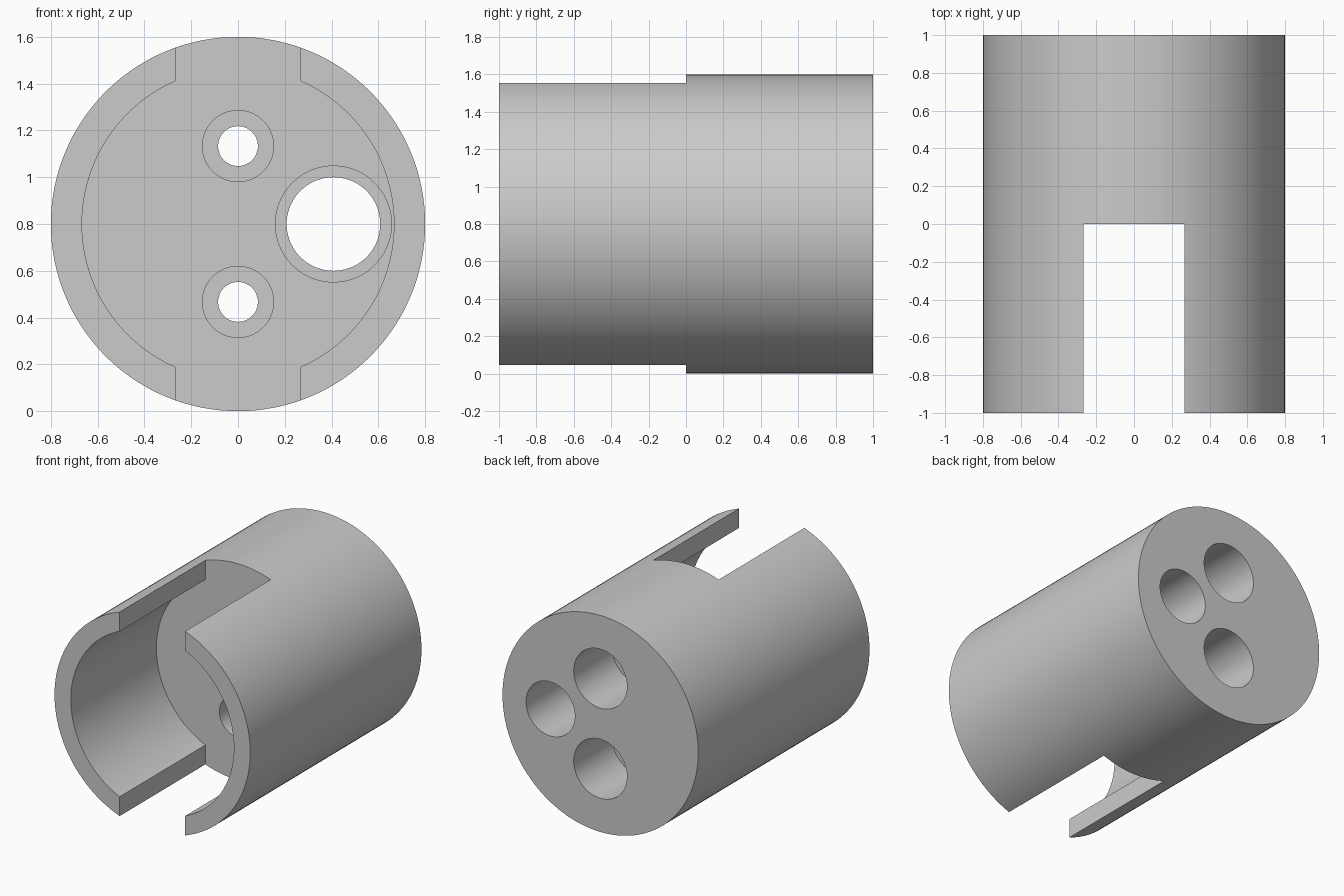
import bpy
import math

cube = bpy.data.objects.get("Cube")
if cube:
    bpy.data.objects.remove(cube, do_unlink=True)

MID = 0.8  # height of the cylinder axis

grey = bpy.data.materials.new("plain grey")
grey.use_nodes = True
colour = (0.6, 0.6, 0.6, 1)
grey.diffuse_color = colour
grey.node_tree.nodes["Principled BSDF"].inputs["Base Color"].default_value = colour


def rod(name, radius, y0, y1, x=0, z=MID, sides=96):
    """Cylinder lying along y from y0 to y1."""
    bpy.ops.mesh.primitive_cylinder_add(
        vertices=sides, radius=radius, depth=y1 - y0,
        location=(x, (y0 + y1) / 2, z), rotation=(math.pi / 2, 0, 0))
    ob = bpy.context.object
    ob.name = name
    ob.data.materials.append(grey)
    return ob


def cut(body, cutter):
    """Subtract the cutter from the body and discard it."""
    cutter.hide_render = True
    mod = body.modifiers.new("cut", 'BOOLEAN')
    mod.operation = 'DIFFERENCE'
    mod.solver = 'EXACT'
    mod.object = cutter
    bpy.context.view_layer.objects.active = body
    bpy.ops.object.modifier_apply(modifier=mod.name)
    bpy.data.objects.remove(cutter, do_unlink=True)


# Round housing with an open front cavity
housing = rod("socket_housing", 0.8, -1, 1, sides=128)
cut(housing, rod("cavity_cutter", 0.667, -1.2, 0, sides=128))

# Slot through top and bottom of the front sleeve
bpy.ops.mesh.primitive_cube_add(size=1, location=(0, -0.6, MID))
slot = bpy.context.object
slot.name = "slot_cutter"
slot.scale = (0.534, 1.2, 2)
slot.data.materials.append(grey)
cut(housing, slot)

# Two stepped holes: front recess, narrow neck, wide rear bore
for z in (MID - 0.333, MID + 0.333):
    cut(housing, rod("neck_cutter", 0.085, -0.1, 1.1, z=z))
    cut(housing, rod("recess_cutter", 0.152, -0.1, 0.2, z=z))
    cut(housing, rod("bore_cutter", 0.218, 0.55, 1.1, z=z))

# Large side hole with a shallow front recess
cut(housing, rod("side_hole_cutter", 0.2, -0.1, 1.1, x=0.408))
cut(housing, rod("side_recess_cutter", 0.248, -0.1, 0.2, x=0.408))

# Smooth walls, sharp rims
bpy.ops.object.select_all(action='DESELECT')
housing.select_set(True)
bpy.context.view_layer.objects.active = housing
bpy.ops.object.transform_apply(location=True, rotation=True, scale=True)
bpy.ops.object.shade_smooth_by_angle(angle=math.radians(30))
